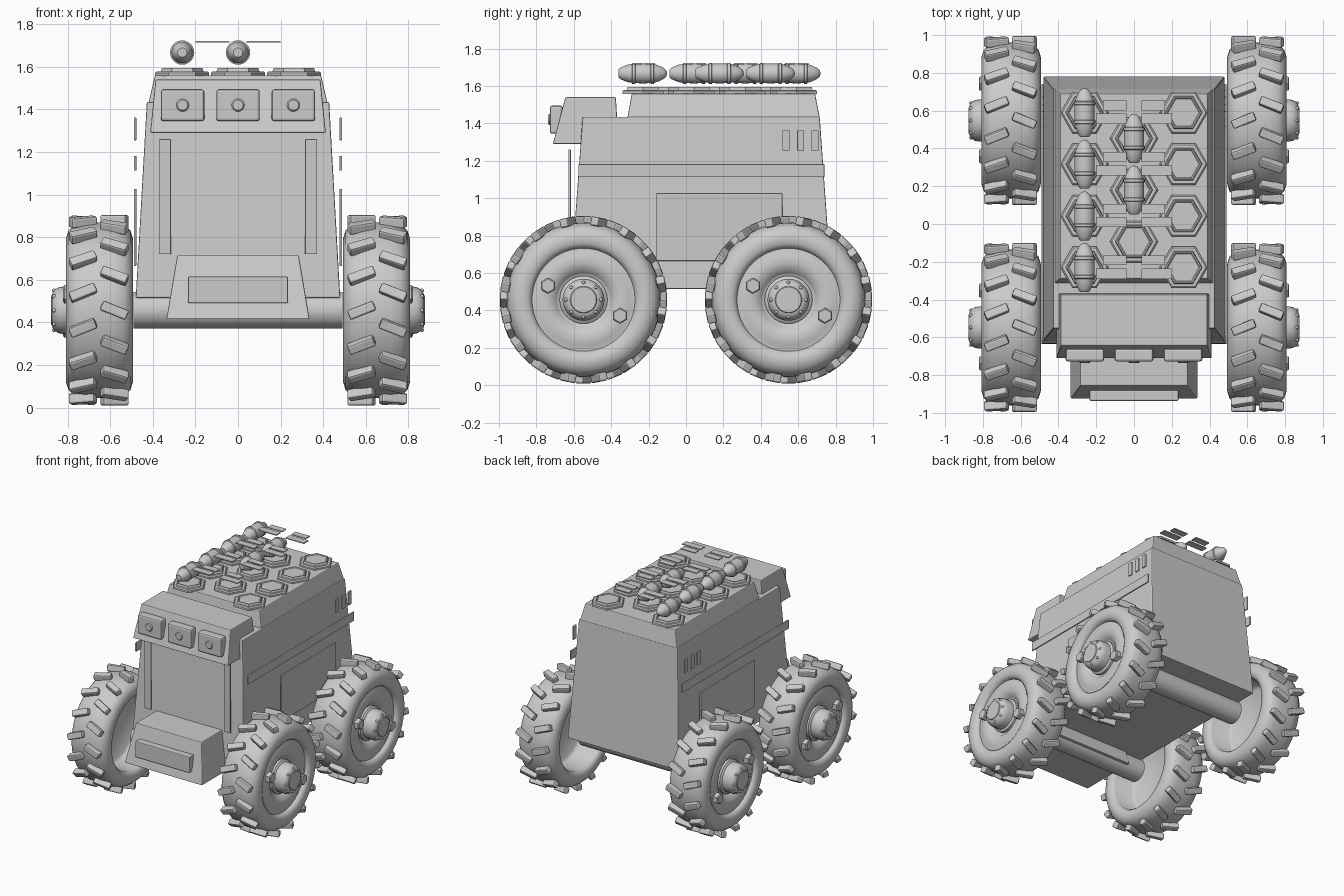
import bpy, bmesh, math
from mathutils import Matrix, Vector

if "Cube" in bpy.data.objects:
    bpy.data.objects.remove(bpy.data.objects["Cube"])

T = Matrix.Translation
R = Matrix.Rotation
rad = math.radians


def finish(bm, name, bevel=0.0, smooth=None):
    bmesh.ops.recalc_face_normals(bm, faces=bm.faces)
    me = bpy.data.meshes.new(name)
    bm.to_mesh(me)
    bm.free()
    if smooth:
        me.shade_smooth()
        me.set_sharp_from_angle(angle=rad(smooth))
    ob = bpy.data.objects.new(name, me)
    bpy.context.collection.objects.link(ob)
    if bevel:
        m = ob.modifiers.new("Bevel", 'BEVEL')
        m.width = bevel
        m.segments = 2
    return ob


def frustum(name, z0, z1, low, high, bevel=0.006):
    """Tapered block; low and high are (x0, x1, y0, y1) at z0 and z1."""
    bm = bmesh.new()
    rings = []
    for z, (x0, x1, y0, y1) in ((z0, low), (z1, high)):
        rings.append([bm.verts.new(p) for p in
                      ((x0, y0, z), (x1, y0, z), (x1, y1, z), (x0, y1, z))])
    a, b = rings
    bm.faces.new(a)
    bm.faces.new(b)
    for i in range(4):
        j = (i + 1) % 4
        bm.faces.new((a[i], a[j], b[j], b[i]))
    return finish(bm, name, bevel)


def box(name, x0, x1, y0, y1, z0, z1, bevel=0.003):
    return frustum(name, z0, z1, (x0, x1, y0, y1), (x0, x1, y0, y1), bevel)


def lathe(name, profile, matrix, seg=48, smooth=35):
    """Revolve (radius, height) points around local z."""
    bm = bmesh.new()
    rings = [[bm.verts.new((r * math.cos(2 * math.pi * i / seg),
                            r * math.sin(2 * math.pi * i / seg), h))
              for i in range(seg)] for r, h in profile]
    for a, b in zip(rings, rings[1:]):
        for i in range(seg):
            j = (i + 1) % seg
            bm.faces.new((a[i], a[j], b[j], b[i]))
    bmesh.ops.remove_doubles(bm, verts=bm.verts, dist=1e-5)
    bm.transform(matrix)
    return finish(bm, name, 0, smooth)


# Hull: tapered lower body, roof block, overhanging visor, snout
frustum("lower_body", 0.515, 1.435, (-.48, .48, -.62, .78), (-.428, .428, -.553, .715))
frustum("roof_block", 1.43, 1.56, (-.42, .42, -.313, .715), (-.39, .39, -.29, .69))
frustum("visor", 1.29, 1.54, (-.412, .412, -.712, -.36), (-.387, .387, -.645, -.375))
frustum("snout", 0.415, 0.715, (-.336, .336, -.925, -.45), (-.285, .285, -.857, -.5))
box("snout_plate", -.235, .235, -.936, -.88, .49, .615, 0.006)

# Headlights in the visor
for x in (-.26, 0, .26):
    box("headlight_box", x - .102, x + .102, -.728, -.66, 1.345, 1.495, 0.012)
    lathe("headlight_lens", [(0, 0), (.03, 0), (.03, .07), (.024, .077), (0, .077)],
          T((x, -.66, 1.42)) @ R(rad(90), 4, 'X'), 24)

# Thin stand-off panels on the front and both sides
for s in (-1, 1):
    xs = sorted((s * .315, s * .372))
    box("front_strip", *xs, -.628, -.616, .72, 1.26)
    xs = sorted((s * .477, s * .489))
    box("side_stripe", *xs, -.575, .74, 1.112, 1.182)
    box("side_door", *xs, -.158, .515, .665, 1.027)
    for y in (.535, .613, .69):
        box("side_vent", *xs, y - .019, y + .019, 1.255, 1.362)

# Hexagonal roof tiles
rows = [-.23, .043, .317, .59]
tiles = [(x, y) for x in (-.262, .262) for y in rows] + [(0, y) for y in (-.093, .18, .453)]
for x, y in tiles:
    lathe("roof_hex_tile", [(0, 0), (.127, 0), (.127, .015), (.118, .022), (.1, .022),
                            (.095, .037), (.088, .037), (.082, .032), (0, .032)],
          T((x, y, 1.557)), 6, 1)

# Pods above the roof, lying along y
pod = [(0, -.13), (.022, -.13), (.03, -.122), (.036, -.108), (.046, -.085), (.05, -.06),
       (.057, -.057), (.057, -.043), (.052, -.04), (.053, 0), (.052, .04), (.057, .043),
       (.057, .057), (.05, .06), (.042, .085), (.03, .11), (.016, .125), (0, .13)]
for x, y in [(-.262, y) for y in rows] + [(0, .18), (0, .453)]:
    lathe("roof_pod", pod, T((x, y, 1.667)) @ R(rad(-90), 4, 'X'), 24)

# Paired thin blades floating between the pods
for y in rows:
    for s in (-1, 1):
        box("roof_blade_short", *sorted((s * .04, s * .165)), y + .012, y + .064, 1.715, 1.722, 0)
        box("roof_blade_long", *sorted((s * .04, s * .2)), y - .06, y - .006, 1.715, 1.722, 0)

# Axles and wheels
WZ, WY = .457, .548
tire = [(0, .69), (.26, .69), (.28, .67), (.285, .52), (.3, .5), (.335, .493), (.375, .505),
        (.4, .535), (.41, .58), (.413, .65), (.41, .72), (.4, .765), (.375, .795),
        (.335, .808), (.3, .803), (.28, .79), (.275, .772), (.265, .772), (.24, .783),
        (.2, .785), (.165, .775), (.145, .755), (.135, .745), (0, .745)]
hub = [(0, .72), (.128, .72), (.128, .765), (.112, .775), (.112, .82), (.107, .843),
       (.095, .862), (.078, .872), (.072, .872), (.068, .877), (0, .877)]


def treads(s, y):
    bm = bmesh.new()
    n = 16
    for row, (x, tilt) in enumerate(((.58, 22), (.728, -22))):
        for k in range(n):
            m = (T((0, y, WZ)) @ R(2 * math.pi * (k + row * .5) / n, 4, 'X')
                 @ T((x, 0, .423)) @ R(rad(tilt), 4, 'Z')
                 @ Matrix.Diagonal((.13, .048, .048, 1)))
            bmesh.ops.create_cube(bm, size=1, matrix=Matrix.Diagonal((s, 1, 1, 1)) @ m)
    finish(bm, "tire_treads", 0.009)


for y in (-WY, WY):
    lathe("axle", [(0, -.49), (.086, -.49), (.086, .49), (0, .49)],
          T((0, y, WZ)) @ R(rad(90), 4, 'Y'), 32)
    for s in (-1, 1):
        m = T((0, y, WZ)) @ R(rad(90 * s), 4, 'Y')
        lathe("wheel", tire, m, 64, 50)
        lathe("wheel_hub", hub, m, 32, 40)
        treads(s, y)
        # Two hexagonal bolts on the rim
        for dy, dz in ((-.19, .075), (.195, -.085)):
            lathe("rim_bolt", [(0, .76), (.043, .76), (.043, .815), (.036, .821), (0, .821)],
                  T((0, dy, dz)) @ m, 6, 1)
        # Ring of studs round the hub cap
        bm = bmesh.new()
        for k in range(8):
            a = math.pi * k / 4
            p = Vector((s * .863, y + .092 * math.cos(a), WZ + .092 * math.sin(a)))
            bmesh.ops.create_uvsphere(bm, u_segments=8, v_segments=6, radius=.01, matrix=T(p))
        finish(bm, "hub_studs", 0, 60)
